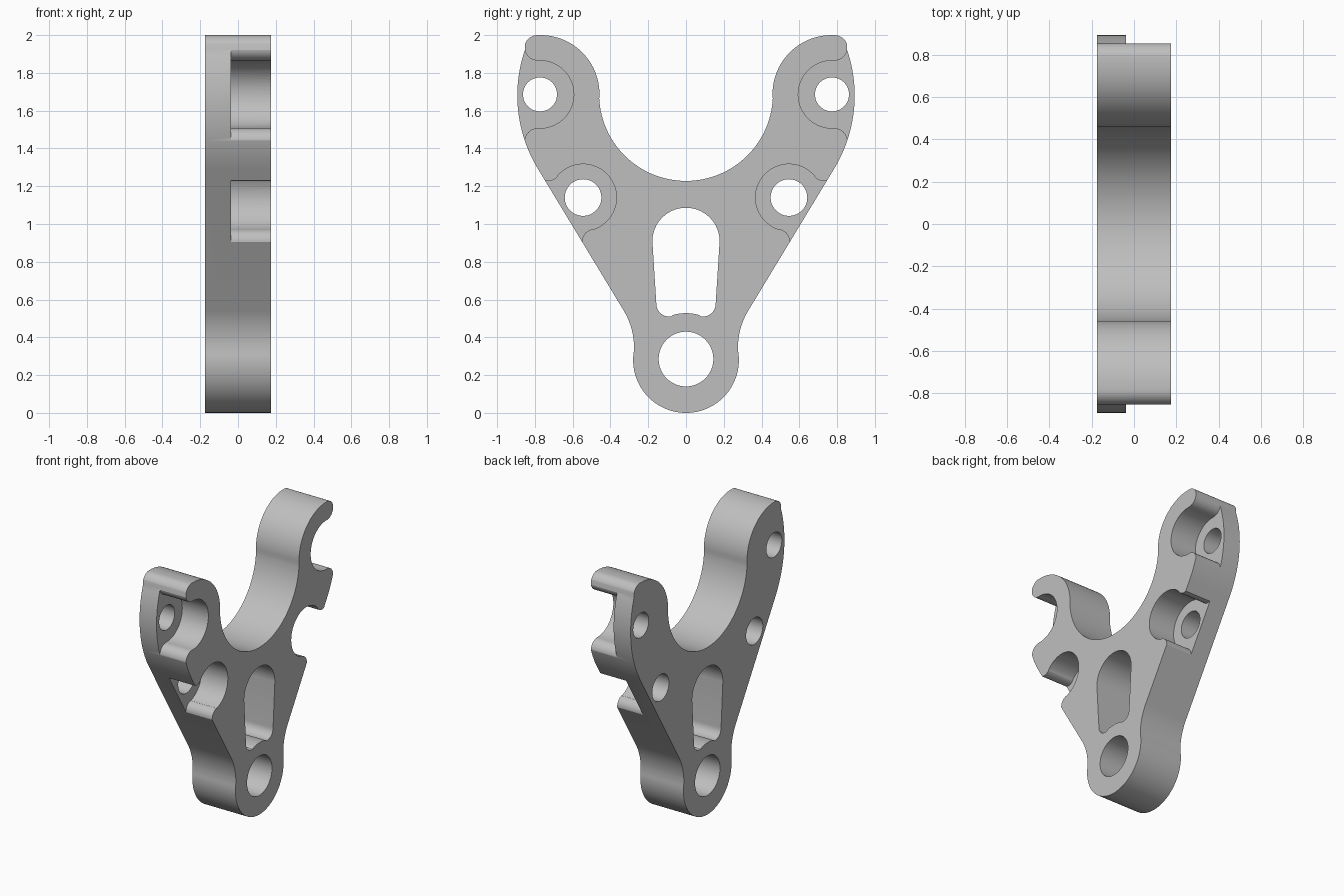
import bpy, bmesh, math
from mathutils import Matrix

if "Cube" in bpy.data.objects:
    bpy.data.objects.remove(bpy.data.objects["Cube"])

grey = bpy.data.materials.new("metal grey")
grey.diffuse_color = (0.52, 0.52, 0.52, 1)
grey.use_nodes = True
grey.node_tree.nodes["Principled BSDF"].inputs["Base Color"].default_value = grey.diffuse_color

# Profiles are drawn in (y, z) and extruded along x
TO_WORLD = Matrix(((0, 0, 1, 0), (1, 0, 0, 0), (0, 1, 0, 0), (0, 0, 0, 1)))


def arc(cy, cz, r, a0, a1, n=16):
    return [(cy + r * math.cos(math.radians(a0 + (a1 - a0) * i / n)),
             cz + r * math.sin(math.radians(a0 + (a1 - a0) * i / n))) for i in range(n + 1)]


def circle(cy, cz, r, n=48):
    return arc(cy, cz, r, 0, 360, n)[:-1]


def mirrored(half):
    """Close a right-hand half profile with its mirror image."""
    return half + [(-y, z) for y, z in reversed(half) if abs(y) > 1e-5]


def extrude(name, loops, x0, x1):
    """Extrude closed loops (outline first, then holes) from x0 to x1."""
    cu = bpy.data.curves.new(name + "_profile", 'CURVE')
    cu.dimensions = '2D'
    cu.fill_mode = 'BOTH'
    cu.extrude = (x1 - x0) / 2
    for loop in loops:
        sp = cu.splines.new('POLY')
        sp.points.add(len(loop) - 1)
        for p, (y, z) in zip(sp.points, loop):
            p.co = (y, z, 0, 1)
        sp.use_cyclic_u = True
    tmp = bpy.data.objects.new(name + "_tmp", cu)
    bpy.context.collection.objects.link(tmp)
    bpy.context.view_layer.update()
    dg = bpy.context.evaluated_depsgraph_get()
    me = bpy.data.meshes.new_from_object(tmp.evaluated_get(dg))
    bpy.data.objects.remove(tmp)
    bm = bmesh.new()
    bm.from_mesh(me)
    bmesh.ops.remove_doubles(bm, verts=bm.verts, dist=1e-5)
    bmesh.ops.transform(bm, matrix=Matrix.Translation(((x0 + x1) / 2, 0, 0)) @ TO_WORLD, verts=bm.verts)
    bmesh.ops.recalc_face_normals(bm, faces=bm.faces)
    bm.to_mesh(me)
    bm.free()
    me.name = name
    me.materials.clear()
    me.materials.append(grey)
    ob = bpy.data.objects.new(name, me)
    bpy.context.collection.objects.link(ob)
    return ob


# Outline: round foot, concave neck, straight flank, curved arm, U-shaped throat
outline = mirrored(
    arc(0, 0.28, 0.28, -90, 10, 24)
    + arc(0.655, 0.345, 0.38, 176, 149, 10)
    + arc(0.148, 1.68, 0.745, -31.5, 19, 24)
    + arc(0.785, 1.928, 0.072, 20, 90, 10)
    + arc(0.77, 1.688, 0.312, 90, 180, 24)
    + arc(0, 1.688, 0.46, 0, -90, 32)[1:])

# Tapered window with rounded top and a floor following the foot hole
slot = mirrored(
    arc(0, 0.285, 0.243, 90, 73, 5)
    + arc(0.09, 0.577, 0.067, -100, 0, 10)
    + arc(0, 0.908, 0.178, 0, 90, 16))

UPPER, LOWER = (0.773, 1.686), (0.545, 1.14)
holes = [circle(0, 0.285, 0.145), slot]
for s in (-1, 1):
    holes.append(circle(s * UPPER[0], UPPER[1], 0.09))
    holes.append(circle(s * LOWER[0], LOWER[1], 0.097))
plate = extrude("bracket_plate", [outline] + holes, -0.175, 0.175)

# Bolt-head pockets, open to the outer edge with rounded lips (left side)
upper_pocket = ([(-1.0, 1.935)]
                + arc(-0.785, 1.935, 0.07, 180, 270, 10)
                + arc(-UPPER[0], UPPER[1], 0.179, 90, -90, 28)
                + arc(-0.785, 1.437, 0.07, 90, 180, 10)
                + [(-1.0, 1.437)])
lower_pocket = ([(-1.0, 1.293)]
                + arc(-0.729, 1.293, 0.065, 180, 318, 14)
                + arc(-LOWER[0], LOWER[1], 0.177, 139, -74, 32)
                + arc(-0.485, 0.908, 0.065, 104, 212, 12)
                + [(-1.0, 0.6)])

for label, pocket in (("upper", upper_pocket), ("lower", lower_pocket)):
    for side, s in (("left", 1), ("right", -1)):
        cutter = extrude(f"{label}_{side}_cutter", [[(s * y, z) for y, z in pocket]], -0.037, 0.3)
        cutter.hide_render = True
        mod = plate.modifiers.new(cutter.name, 'BOOLEAN')
        mod.operation = 'DIFFERENCE'
        mod.solver = 'EXACT'
        mod.object = cutter

# Apply the cuts and drop the cutters
bpy.context.view_layer.update()
final = bpy.data.meshes.new_from_object(plate.evaluated_get(bpy.context.evaluated_depsgraph_get()))
plate.modifiers.clear()
plate.data = final
for ob in list(bpy.data.objects):
    if ob.name.endswith("_cutter"):
        bpy.data.objects.remove(ob)

bpy.context.view_layer.objects.active = plate
plate.select_set(True)
bpy.ops.object.shade_smooth_by_angle(angle=math.radians(30))
